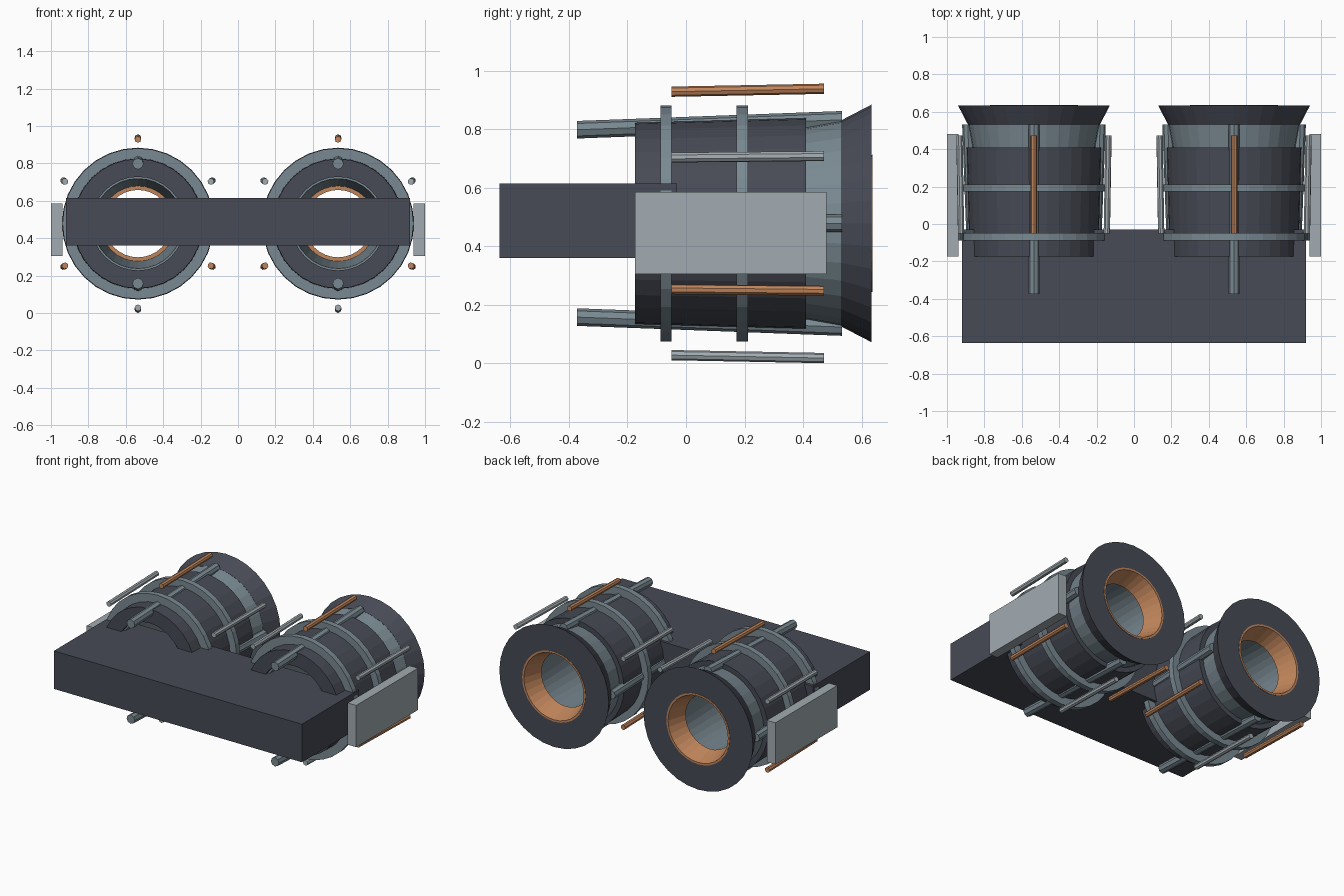
import bpy, bmesh
from math import sin, cos, pi, radians
from mathutils import Vector

if "Cube" in bpy.data.objects:
    bpy.data.objects.remove(bpy.data.objects["Cube"], do_unlink=True)

CX, CZ = 0.535, 0.478   # axis of each engine


def material(name, rgb):
    m = bpy.data.materials.new(name)
    m.use_nodes = True
    m.diffuse_color = (*rgb, 1)
    m.node_tree.nodes["Principled BSDF"].inputs["Base Color"].default_value = (*rgb, 1)
    return m


DARK = material("dark slate", (0.063, 0.069, 0.09))
STEEL = material("blue steel", (0.19, 0.25, 0.285))
PALE = material("pale grey", (0.36, 0.41, 0.44))
COPPER = material("copper", (0.53, 0.235, 0.105))


def finish(bm, name, mat):
    bmesh.ops.recalc_face_normals(bm, faces=bm.faces)
    me = bpy.data.meshes.new(name)
    bm.to_mesh(me)
    bm.free()
    me.materials.append(mat)
    ob = bpy.data.objects.new(name, me)
    bpy.context.collection.objects.link(ob)
    return ob


def box(name, lo, hi, mat):
    bm = bmesh.new()
    bmesh.ops.create_cube(bm, size=1)
    lo, hi = Vector(lo), Vector(hi)
    for v in bm.verts:
        v.co = (lo + hi) / 2 + v.co * (hi - lo)
    return finish(bm, name, mat)


def lathe(name, cx, profile, mat, sides=32):
    """Revolve a closed (radius, y) profile round the engine axis."""
    bm = bmesh.new()
    rings = []
    for i in range(sides):
        a = 2 * pi * i / sides
        rings.append([bm.verts.new((cx + r * cos(a), y, CZ + r * sin(a))) for r, y in profile])
    n = len(profile)
    for i in range(sides):
        p, q = rings[i], rings[(i + 1) % sides]
        for j in range(n):
            k = (j + 1) % n
            bm.faces.new((p[j], p[k], q[k], q[j]))
    return finish(bm, name, mat)


def rod(name, cx, angle, start, end, radius, mat):
    """Eight-sided rod between two (distance, y) points at an angle round the axis."""
    bm = bmesh.new()
    a = radians(angle)
    loops = []
    for d, y in (start, end):
        x, z = cx + d * cos(a), CZ + d * sin(a)
        loops.append([bm.verts.new((x + radius * cos(k * pi / 4 + a), y,
                                    z + radius * sin(k * pi / 4 + a))) for k in range(8)])
    for k in range(8):
        m = (k + 1) % 8
        bm.faces.new((loops[0][k], loops[0][m], loops[1][m], loops[1][k]))
    bm.faces.new(loops[0])
    bm.faces.new(loops[1])
    return finish(bm, name, mat)


# Slab joining both engines
box("front_slab", (-0.92, -0.637, 0.36), (0.92, -0.03, 0.615), DARK)

for side, s in (("left", 1), ("right", -1)):
    cx = s * CX
    # Casing, neck and flared rear
    lathe(side + "_casing", cx, [(0.25, -0.175), (0.346, -0.175), (0.362, 0.41), (0.25, 0.41)], DARK)
    lathe(side + "_neck", cx, [(0.24, 0.40), (0.327, 0.40), (0.352, 0.535), (0.24, 0.535)], STEEL)
    lathe(side + "_flare", cx, [(0.22, 0.53), (0.352, 0.53), (0.406, 0.634), (0.229, 0.634)], DARK)
    # Bore liner and copper throat
    lathe(side + "_liner", cx, [(0.24, -0.15), (0.252, -0.15), (0.252, 0.53), (0.20, 0.53)], STEEL)
    lathe(side + "_throat", cx, [(0.18, 0.51), (0.203, 0.51), (0.235, 0.637), (0.222, 0.637)], COPPER)
    # Raised hoops
    for name, y in (("front", -0.087), ("middle", 0.173)):
        lathe(f"{side}_{name}_hoop", cx, [(0.34, y), (0.403, y), (0.403, y + 0.038), (0.34, y + 0.038)], STEEL)
    # Four struts sunk in the casing
    for i in range(4):
        rod(f"{side}_strut_{i + 1}", cx, 90 * i, (0.32, -0.373), (0.354, 0.533), 0.03, STEEL)
    # Six slim outer pipes in alternating colours
    for i in range(6):
        rod(f"{side}_pipe_{i + 1}", cx, 30 + 60 * i, (0.45, -0.05), (0.46, 0.472), 0.0175,
            COPPER if i % 2 else PALE)
    # Outer side panel
    x0, x1 = sorted((s * 0.937, s))
    box(side + "_side_panel", (x0, -0.175, 0.306), (x1, 0.48, 0.586), PALE)
